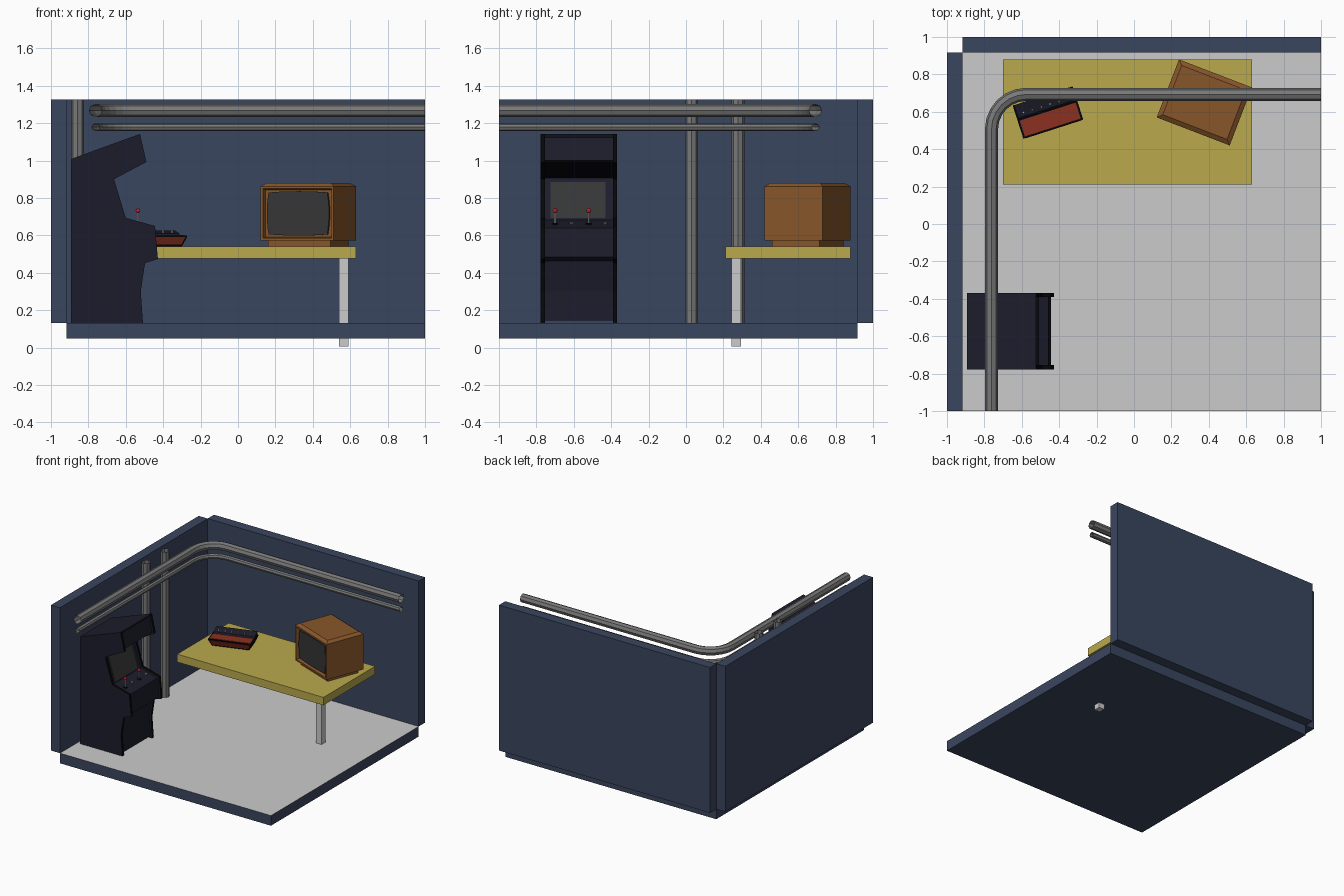
import bpy, bmesh, math
from mathutils import Matrix, Vector

if "Cube" in bpy.data.objects:
    bpy.data.objects.remove(bpy.data.objects["Cube"])


def mat(name, r, g, b):
    m = bpy.data.materials.new(name)
    m.diffuse_color = (r, g, b, 1)
    m.use_nodes = True
    m.node_tree.nodes["Principled BSDF"].inputs["Base Color"].default_value = m.diffuse_color
    return m


NAVY = mat("wall_navy", .042, .061, .112)
OLIVE = mat("table_olive", .49, .40, .076)
BROWN = mat("wood_brown", .246, .093, .023)
RED = mat("dark_red", .26, .031, .014)
BRIGHT = mat("bright_red", .6, .01, .03)
CAB = mat("cabinet_dark", .012, .012, .025)
BLACK = mat("trim_black", .002, .002, .003)
GLASS = mat("screen_grey", .037, .037, .037)
STEEL = mat("pipe_grey", .19, .19, .19)
FLOOR = mat("floor_grey", .8, .8, .8)


def finish(name, bm, mats, pick=None, matrix=None):
    bmesh.ops.recalc_face_normals(bm, faces=bm.faces)
    bm.normal_update()
    if pick:
        for f in bm.faces:
            f.material_index = pick(f)
    me = bpy.data.meshes.new(name)
    bm.to_mesh(me)
    bm.free()
    for m in mats:
        me.materials.append(m)
    ob = bpy.data.objects.new(name, me)
    bpy.context.collection.objects.link(ob)
    if matrix:
        ob.matrix_world = matrix
    return ob


def skin(rings):
    """Closed solid through rings of equal point count."""
    bm = bmesh.new()
    vs = [[bm.verts.new(p) for p in r] for r in rings]
    n = len(vs[0])
    for a, b in zip(vs, vs[1:]):
        for i in range(n):
            j = (i + 1) % n
            bm.faces.new((a[i], a[j], b[j], b[i]))
    bm.faces.new(vs[0])
    bm.faces.new(vs[-1])
    return bm


def rect(x0, x1, y0, y1, z):
    return [(x0, y0, z), (x1, y0, z), (x1, y1, z), (x0, y1, z)]


def box(name, x0, x1, y0, y1, z0, z1, mats, pick=None, matrix=None):
    return finish(name, skin([rect(x0, x1, y0, y1, z0), rect(x0, x1, y0, y1, z1)]), mats, pick, matrix)


def prism(name, prof, y0, y1, mats, pick=None, matrix=None):
    """Side profile in x-z, extruded along y."""
    return finish(name, skin([[(x, y, z) for x, z in prof] for y in (y0, y1)]), mats, pick, matrix)


def pipe(name, pts, r):
    """Open eight-sided tube along a path."""
    cu = bpy.data.curves.new(name, 'CURVE')
    cu.dimensions = '3D'
    cu.bevel_depth, cu.bevel_resolution = r, 2
    s = cu.splines.new('POLY')
    s.points.add(len(pts) - 1)
    for p, c in zip(s.points, pts):
        p.co = (*c, 1)
    cu.materials.append(STEEL)
    ob = bpy.data.objects.new(name, cu)
    bpy.context.collection.objects.link(ob)
    bpy.ops.object.select_all(action='DESELECT')
    ob.select_set(True)
    bpy.context.view_layer.objects.active = ob
    bpy.ops.object.convert(target='MESH')
    bpy.ops.object.shade_flat()


def rod(name, p, r, h, m, r2=None, rot=Matrix()):
    bm = bmesh.new()
    bmesh.ops.create_cone(bm, cap_ends=True, segments=10, radius1=r,
                          radius2=r if r2 is None else r2, depth=h)
    finish(name, bm, [m] if m else [], None, Matrix.Translation(p) @ rot)


# Room shell
box("floor", -.918, 1, -1, .918, .047, .13, [NAVY, FLOOR], lambda f: int(f.normal.z > .5))
box("back_wall", -.918, 1, .918, 1, .13, 1.325, [NAVY])
box("left_wall", -1, -.918, -1, .918, .13, 1.325, [NAVY])

# Pipes
bend = [(-.575 - .187 * math.cos(a), .506 + .187 * math.sin(a))
        for a in [math.pi / 2 * i / 6 for i in range(7)]]
path = [(-.762, -1)] + bend + [(1, .693)]
pipe("upper_pipe", [(x, y, 1.267) for x, y in path], .035)
pipe("lower_pipe", [(x, y, 1.178) for x, y in path], .021)
for i, y in enumerate((.03, .278)):
    pipe(f"vertical_pipe_{i}", [(-.857, y, .13), (-.857, y, 1.325)], .034)

# Table
box("table_top", -.70, .63, .21, .88, .475, .54, [OLIVE])
box("table_leg", .54, .59, .242, .295, .005, .475, [])

# Television
tv = Matrix.Translation((.376, .65, 0)) @ Matrix.Rotation(math.radians(-21), 4, 'Z')
w, d, c = .209, .166, .025
bm = skin([rect(-w, w, -d, d, .572), rect(-w, w, -d, d, .862),
           rect(-w + c, w - c, -d + c, d - c, .88)])
bmesh.ops.recalc_face_normals(bm, faces=bm.faces)
bm.normal_update()
front = [f for f in bm.faces if f.normal.y < -.95]
bmesh.ops.inset_region(bm, faces=front, thickness=.018)
bmesh.ops.inset_region(bm, faces=front, thickness=.008, depth=-.025)
finish("tv_cabinet", bm, [BROWN], None, tv)
box("tv_base", -w + .03, w - .03, -d + .03, d - .03, .54, .572, [BROWN], None, tv)
outline = []
for k in range(4):
    for i in range(6):
        t = i / 3 - 1
        b = 1 + .06 * (1 - t * t)
        u, v = ((t, -b), (b, t), (-t, b), (-b, -t))[k]
        outline.append((u * .168, v * .112 + .717))
prism("tv_screen", outline, -d + .01, -d + .03, [GLASS], None, tv)

# Games console
con = Matrix.Translation((-.46, .596, .54)) @ Matrix.Rotation(math.radians(17.8), 4, 'Z')
finish("console_body", skin([rect(-.145, .145, -.07, .075, 0), rect(-.168, .168, -.093, .093, .052),
                             rect(-.168, .168, -.093, .093, .060)]), [BLACK], None, con)
box("console_top_panel", -.157, .157, -.084, .005, .058, .063, [RED], None, con)
finish("console_front_panel", skin([
    [(-.14, -.077, .01), (.14, -.077, .01), (.157, -.095, .05), (-.157, -.095, .05)],
    [(-.14, -.068, .01), (.14, -.068, .01), (.157, -.08, .05), (-.157, -.08, .05)]]), [RED], None, con)
finish("console_rear", skin([
    [(x, .01, .058), (x, .02, .070), (x, .093, .085), (x, .093, .058)] for x in (-.16, .16)]), [CAB], None, con)
for i in range(6):
    x = -.125 + .05 * i
    rod(f"console_switch_{i}", con @ Vector((x, .04, .079)), .005, .018, None)

# Arcade cabinet
prof = [(-.893, .13), (-.893, 1.008), (-.524, 1.142), (-.49, .992), (-.663, .90), (-.60, .693),
        (-.444, .65), (-.428, .473), (-.497, .452), (-.52, .30), (-.508, .13)]


def offset(pts, t):
    out = []
    for i in range(len(pts)):
        a, b, e = (Vector(pts[(i + k) % len(pts)]) for k in (-1, 0, 1))
        d1, d2 = (b - a).normalized(), (e - b).normalized()
        n1, n2 = Vector((d1.y, -d1.x)), Vector((d2.y, -d2.x))
        out.append(tuple(b + (n1 + n2) * t / (1 + n1.dot(n2))))
    return out


def edge_trim(f):
    return int(abs(f.normal.y) < .5 and f.normal.x > .2)


def core_paint(f):
    ctr = f.calc_center_median()
    return int(abs(f.normal.y) < .5 and f.normal.z < -.5 and ctr.z > .8)


for name, y in (("near", -.777), ("far", -.39)):
    prism(f"arcade_side_{name}", prof, y, y + .022, [CAB, BLACK], edge_trim)
core = offset(prof, .015)
prism("arcade_core", core, -.756, -.389, [CAB, BLACK], core_paint)
prism("arcade_roof", [prof[1], prof[2], core[2], core[1]], -.756, -.389, [CAB])

# Arcade screen and controls
a, b = Vector(core[4]), Vector(core[5])
n = Vector((a.y - b.y, b.x - a.x)).normalized() * .004
q0, q1 = a.lerp(b, .1), a.lerp(b, .95)
prism("arcade_screen", [q0 - n, q0 + n, q1 + n, q1 - n], -.725, -.43, [GLASS])
a, b = Vector(core[5]), Vector(core[6])
tilt = Matrix.Rotation(math.atan2(a.y - b.y, b.x - a.x), 4, 'Y')
mid = a.lerp(b, .5)
for i, y in enumerate((-.70, -.52)):
    rod(f"joystick_base_{i}", (mid.x, y, mid.y + .003), .018, .008, BLACK, .012, tilt)
    rod(f"joystick_shaft_{i}", (mid.x, y, mid.y + .03), .005, .06, None)
    bm = bmesh.new()
    bmesh.ops.create_uvsphere(bm, u_segments=10, v_segments=6, radius=.013)
    finish(f"joystick_ball_{i}", bm, [BRIGHT], None, Matrix.Translation((mid.x, y, .732)))
    rod(f"button_{i}", (mid.x, y + .088, mid.y + .005), .012, .014, STEEL, None, tilt)
